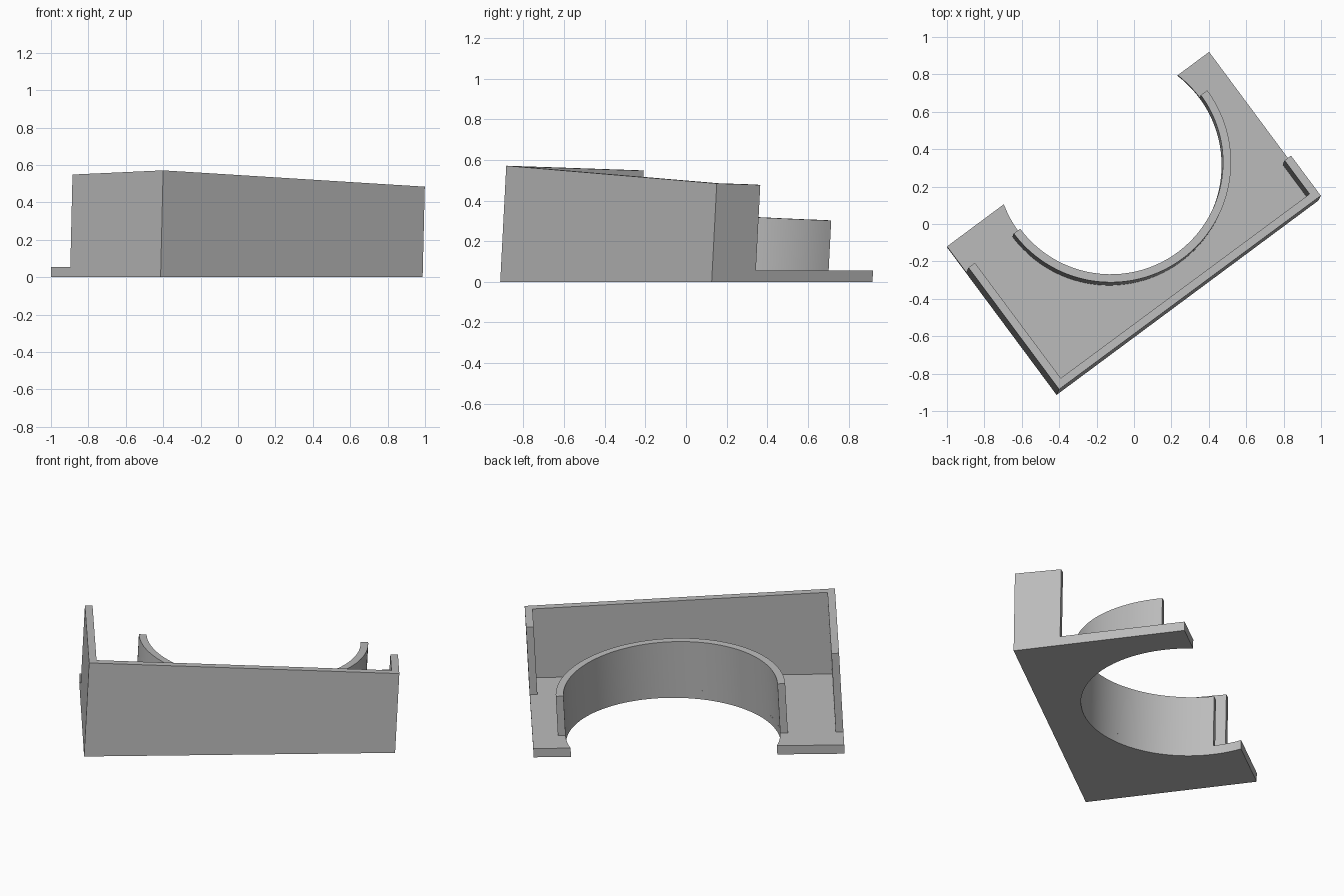
import bpy, bmesh, math
from mathutils import Vector

cube = bpy.data.objects.get("Cube")
if cube:
    bpy.data.objects.remove(cube, do_unlink=True)

# Local plan axes: U runs along the long wall, N runs away from it
U = Vector((0.803, 0.596))
N = Vector((-0.596, 0.803))
LEAN_U, LEAN_N = 0.05, 0.0275       # sideways lean per unit of height
LEFT, RIGHT, FRONT, BACK = -0.877, 0.868, -0.487, 0.498
PLATE, WALL = 0.055, 0.043
CU, CN, R = 0.08, 0.332, 0.602      # round opening

grey = bpy.data.materials.new("plain grey")
grey.use_nodes = True
colour = (0.50, 0.50, 0.50, 1)
grey.diffuse_color = colour
grey.node_tree.nodes["Principled BSDF"].inputs["Base Color"].default_value = colour


def place(u, n, z):
    p = U * (u + LEAN_U * z) + N * (n + LEAN_N * z)
    return (p.x, p.y, z)


def arc(radius, start, end, steps=72):
    angles = [start + (end - start) * i / steps for i in range(steps + 1)]
    return [(CU + radius * math.cos(a), CN + radius * math.sin(a)) for a in angles]


def leaning_prism(name, outline, bottom, top, tilted):
    """Extrude a plan outline along the lean, with a level or square-cut top."""
    bm = bmesh.new()
    low, high = [], []
    for u, n in outline:
        z = top - LEAN_U * u - LEAN_N * n if tilted else top
        low.append(bm.verts.new(place(u, n, bottom)))
        high.append(bm.verts.new(place(u, n, z)))
    bm.faces.new(low[::-1])
    bm.faces.new(high)
    for i in range(len(low)):
        j = (i + 1) % len(low)
        bm.faces.new((low[i], low[j], high[j], high[i]))
    bmesh.ops.recalc_face_normals(bm, faces=bm.faces)
    mesh = bpy.data.meshes.new(name)
    bm.to_mesh(mesh)
    bm.free()
    mesh.materials.append(grey)
    obj = bpy.data.objects.new(name, mesh)
    bpy.context.collection.objects.link(obj)
    bpy.ops.object.select_all(action="DESELECT")
    obj.select_set(True)
    bpy.context.view_layer.objects.active = obj
    bpy.ops.object.shade_smooth_by_angle(angle=math.radians(30))
    return obj


# Base plate with a round bite out of its back edge
bite = math.asin((BACK - CN) / R)
plate = [(LEFT, FRONT), (RIGHT, FRONT), (RIGHT, BACK)]
plate += arc(R, bite, -math.pi - bite)
plate += [(LEFT, BACK)]
leaning_prism("base_plate", plate, 0, PLATE, False)

# Outer wall: long front run, long left run and short right return
left_end, right_end = 0.325, -0.22
wall = [(LEFT, FRONT), (RIGHT, FRONT), (RIGHT, right_end), (RIGHT - WALL, right_end),
        (RIGHT - WALL, FRONT + WALL), (LEFT + WALL, FRONT + WALL),
        (LEFT + WALL, left_end), (LEFT, left_end)]
leaning_prism("outer_wall", wall, PLATE, 0.514, True)

# Half-round collar standing around the opening
collar = arc(R + WALL, -math.pi, 0) + arc(R, 0, -math.pi)
leaning_prism("half_round_collar", collar, PLATE, 0.347, True)
